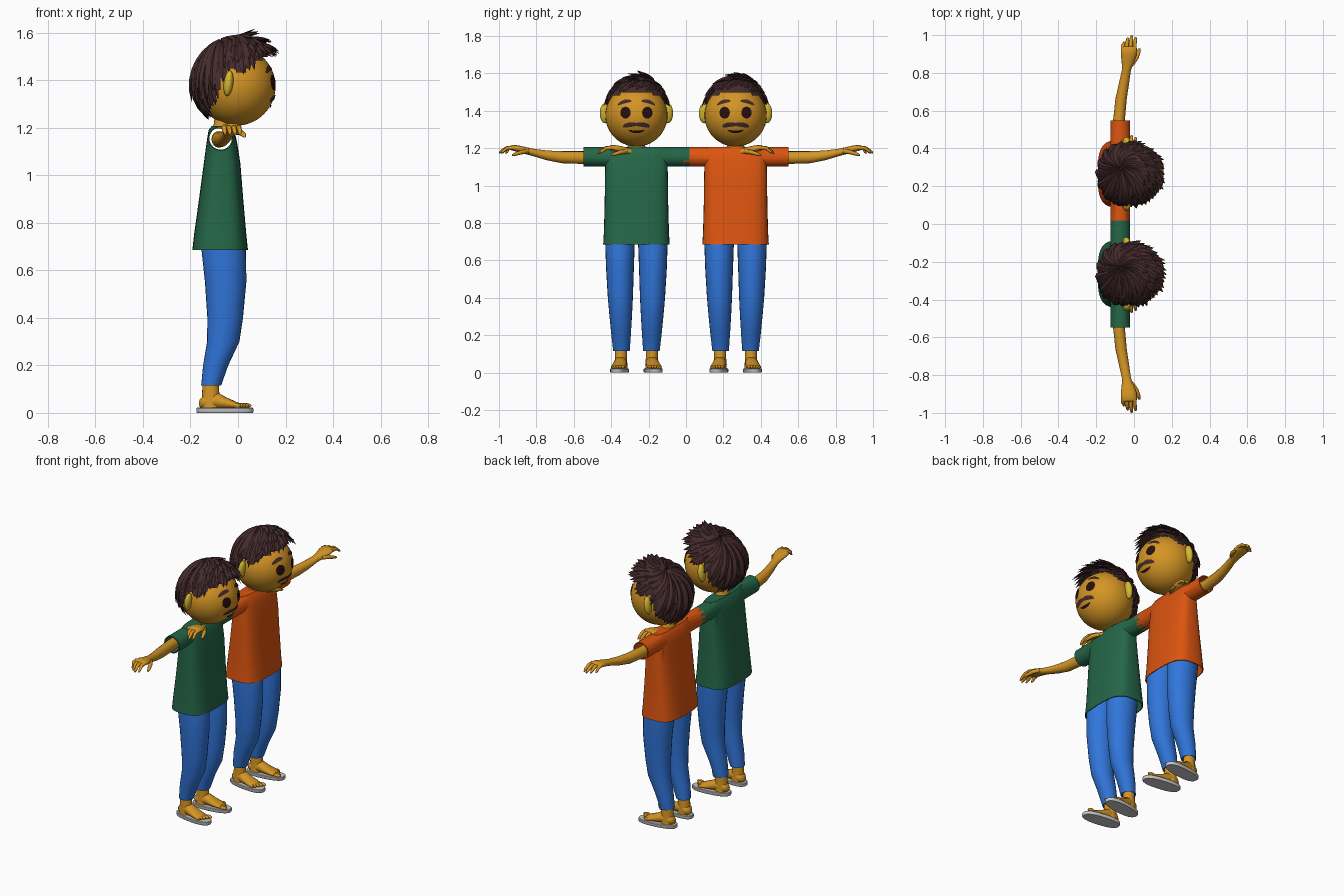
import bpy, bmesh, math, random
from mathutils import Vector, Matrix

cube = bpy.data.objects.get("Cube")
if cube:
    bpy.data.objects.remove(cube)
rng = random.Random(4)


def material(name, *rgb):
    m = bpy.data.materials.new(name)
    m.use_nodes = True
    m.diffuse_color = (*rgb, 1)
    m.node_tree.nodes["Principled BSDF"].inputs["Base Color"].default_value = (*rgb, 1)
    return m


SKIN = material("skin", 0.66, 0.30, 0.018)
EAR = material("ear yellow", 0.66, 0.48, 0.03)
HAIR = material("dark brown hair", 0.06, 0.024, 0.026)
DARK = material("eye black brown", 0.02, 0.005, 0.004)
DENIM = material("blue trousers", 0.03, 0.18, 0.70)
GREEN = material("green shirt", 0.018, 0.135, 0.065)
ORANGE = material("orange shirt", 0.72, 0.09, 0.005)
SOLE = material("light grey sole", 0.58, 0.58, 0.58)

HEAD = Vector((-0.008, 0, 1.375))
HEAD_R = 0.166


def finish(name, bm, mat, cy, side=1, angle=40, recalc=True):
    """Turn a bmesh into a smooth object, mirrored across its own middle if asked."""
    for v in bm.verts:
        v.co.y *= side
    if recalc:
        bmesh.ops.recalc_face_normals(bm, faces=bm.faces)
    me = bpy.data.meshes.new(name)
    bm.to_mesh(me)
    bm.free()
    me.materials.append(mat)
    me.shade_smooth()
    me.set_sharp_from_angle(angle=math.radians(angle))
    ob = bpy.data.objects.new(name, me)
    ob.location.y = cy
    bpy.context.collection.objects.link(ob)
    return ob


def skin_rings(bm, loops):
    """Bridge point loops into a closed tube."""
    rows = [[bm.verts.new(p) for p in loop] for loop in loops]
    n = len(rows[0])
    for a, b in zip(rows, rows[1:]):
        for i in range(n):
            bm.faces.new((a[i], a[(i + 1) % n], b[(i + 1) % n], b[i]))
    bm.faces.new(rows[0][::-1])
    bm.faces.new(rows[-1])


def loft(bm, axis, rings, n=16, power=2.0):
    """Rings are (position on axis, centre 1, centre 2, radius 1, radius 2)."""
    def point(ring, t):
        pos, c1, c2, r1, r2 = ring
        c, s = math.cos(t), math.sin(t)
        u = c1 + r1 * math.copysign(abs(c) ** (2 / power), c)
        v = c2 + r2 * math.copysign(abs(s) ** (2 / power), s)
        return {"x": (pos, u, v), "y": (u, pos, v), "z": (u, v, pos)}[axis]
    skin_rings(bm, [[point(r, math.tau * i / n) for i in range(n)] for r in rings])


def ellipsoid(bm, centre, radii, tilt=0.0):
    mat = Matrix.Translation(centre) @ Matrix.Rotation(tilt, 4, "Y") @ Matrix.Diagonal((*radii, 1))
    return bmesh.ops.create_uvsphere(bm, u_segments=20, v_segments=14, radius=1, matrix=mat)


def shirt(tag, mat, cy):
    # Body with a turned-in hem, joined to a hollow sleeve tube
    bm = bmesh.new()
    loft(bm, "z", [(0.76, -0.073, 0, 0.10, 0.165), (0.685, -0.075, 0, 0.112, 0.173),
                   (0.685, -0.075, 0, 0.117, 0.178), (0.75, -0.075, 0, 0.110, 0.174),
                   (0.9, -0.071, 0, 0.093, 0.170), (1.05, -0.067, 0, 0.077, 0.168),
                   (1.14, -0.068, 0, 0.064, 0.166), (1.19, -0.070, 0, 0.054, 0.163),
                   (1.208, -0.070, 0, 0.040, 0.155)], 40, 3.2)
    body = finish(tag + "_shirt", bm, mat, cy)
    for name, op, r, half in (("sleeves", "UNION", 0.0525, 0.283), ("arm_hole", "DIFFERENCE", 0.047, 0.4)):
        bm = bmesh.new()
        loft(bm, "y", [(-half, -0.073, 1.155, r, r), (half, -0.073, 1.155, r, r)], 32)
        helper = finish(name, bm, mat, cy)
        helper.hide_render = True
        mod = body.modifiers.new(name, "BOOLEAN")
        mod.operation, mod.solver, mod.object = op, "EXACT", helper
        bpy.context.view_layer.update()
        dg = bpy.context.evaluated_depsgraph_get()
        me = bpy.data.meshes.new_from_object(body.evaluated_get(dg))
        body.modifiers.clear()
        body.data = me
        bpy.data.objects.remove(helper)
    body.data.shade_smooth()
    body.data.set_sharp_from_angle(angle=math.radians(40))


def arm(tag, cy, side):
    bm = bmesh.new()
    loft(bm, "y", [(0.2, -0.08, 1.152, 0.032, 0.034), (0.28, -0.08, 1.150, 0.031, 0.034),
                   (0.40, -0.068, 1.152, 0.030, 0.032), (0.48, -0.053, 1.162, 0.027, 0.026),
                   (0.55, -0.040, 1.177, 0.024, 0.020), (0.59, -0.032, 1.187, 0.033, 0.019),
                   (0.63, -0.028, 1.197, 0.042, 0.018), (0.665, -0.027, 1.203, 0.042, 0.015),
                   (0.675, -0.027, 1.203, 0.036, 0.009)])
    # Four drooping fingers and a thumb
    for i, tip in enumerate((0.70, 0.722, 0.735, 0.725)):
        x, r = -0.059 + 0.021 * i, 0.0105
        mid = (tip + 0.65) / 2 + 0.005
        loft(bm, "y", [(0.65, x, 1.203, r, r), (mid, x, 1.200, r, r),
                       (tip - 0.012, x + 0.004, 1.184, 0.009, 0.009),
                       (tip, x + 0.005, 1.175, 0.004, 0.005)], 8)
    loft(bm, "y", [(0.575, -0.012, 1.183, 0.012, 0.012), (0.61, 0.010, 1.180, 0.013, 0.012),
                   (0.645, 0.024, 1.170, 0.011, 0.010), (0.665, 0.028, 1.163, 0.005, 0.005)], 8)
    finish(tag + "_arm", bm, SKIN, cy, side, 60)


def leg(tag, cy, side):
    bm = bmesh.new()
    loft(bm, "z", [(0.12, -0.113, 0.080, 0.036, 0.038), (0.115, -0.113, 0.080, 0.042, 0.044),
                   (0.2, -0.094, 0.082, 0.053, 0.052), (0.3, -0.062, 0.084, 0.068, 0.060),
                   (0.4, -0.054, 0.086, 0.075, 0.067), (0.55, -0.052, 0.088, 0.087, 0.074),
                   (0.69, -0.060, 0.088, 0.094, 0.079), (0.8, -0.070, 0.088, 0.080, 0.078)], 24)
    finish(tag + "_trouser_leg", bm, DENIM, cy, side)
    turn = Matrix.Translation((-0.11, 0.083, 0)) @ Matrix.Rotation(math.radians(7), 4, "Z")
    # Ankle, foot and toes, pointing slightly outward
    bm = bmesh.new()
    loft(bm, "z", [(0.02, -0.005, 0, 0.042, 0.036), (0.06, -0.005, 0, 0.038, 0.033),
                   (0.14, -0.005, 0, 0.033, 0.032)])
    loft(bm, "x", [(-0.052, 0, 0.04, 0.015, 0.015), (-0.035, 0, 0.045, 0.032, 0.03),
                   (0.02, 0, 0.052, 0.034, 0.036), (0.06, 0, 0.041, 0.037, 0.025),
                   (0.105, 0, 0.032, 0.041, 0.014), (0.125, 0, 0.029, 0.036, 0.009)])
    for i in range(5):
        ellipsoid(bm, (0.142 - 0.0075 * i, -0.030 + 0.0155 * i, 0.031),
                  (0.022 - 0.002 * i, 0.0105 - 0.0008 * i, 0.010))
    bm.transform(turn)
    finish(tag + "_foot", bm, SKIN, cy, side, 60)
    bm = bmesh.new()
    loft(bm, "z", [(0, 0.055, 0, 0.118, 0.044), (0.004, 0.055, 0, 0.121, 0.047),
                   (0.019, 0.055, 0, 0.121, 0.047), (0.022, 0.055, 0, 0.118, 0.044)], 32, 2.5)
    bm.transform(turn)
    finish(tag + "_sandal_sole", bm, SOLE, cy, side)


def face_patch(name, columns, mat, cy):
    """Thin plate on the face; columns are (y, lower z, upper z)."""
    bm = bmesh.new()
    rows = []
    for y, lo, hi in columns:
        col = []
        for k in range(4):
            d = Vector((0, y, lo + (hi - lo) * k / 3 - HEAD.z))
            d.x = math.sqrt(max(HEAD_R ** 2 - d.y ** 2 - d.z ** 2, 0))
            col.append(bm.verts.new(HEAD + d.normalized() * (HEAD_R + 0.004)))
        rows.append(col)
    for a, b in zip(rows, rows[1:]):
        for k in range(3):
            bm.faces.new((a[k], b[k], b[k + 1], a[k + 1]))
    finish(name, bm, mat, cy, recalc=False)


def face(tag, cy):
    steps = [math.cos(math.pi * (1 - i / 12)) * 0.99 for i in range(13)]
    bow = [math.sqrt(1 - t * t) for t in steps]
    for s in (-1, 1):
        face_patch(tag + "_eye", [(s * 0.057 + 0.027 * t, 1.39 - 0.031 * b, 1.39 + 0.031 * b)
                                  for t, b in zip(steps, bow)], DARK, cy)
        face_patch(tag + "_eyebrow", [(s * 0.062 + 0.036 * t, z - 0.010 * b, z + 0.010 * b)
                                      for t, b in zip(steps, bow)
                                      for z in [1.448 - 0.010 * t * s - 0.008 * t * t]], HAIR, cy)
    face_patch(tag + "_moustache", [(0.07 * t, 1.312 + 0.012 * (1 - abs(t)) - 0.004 * b,
                                     1.318 + 0.026 * b - 0.008 * (1 - abs(t)) ** 3)
                                    for t, b in zip(steps, bow)], HAIR, cy)
    face_patch(tag + "_mouth", [(0.042 * t, 1.303 - 0.020 * b, 1.303 - 0.006 * b)
                                for t, b in zip(steps, bow)], DARK, cy)


HAIRLINE = [(0, 38), (50, 32), (78, 13), (100, 20), (118, -22), (140, -42), (180, -47)]


def hairline(azimuth):
    a = abs(math.degrees(math.remainder(azimuth, math.tau)))
    for (a0, e0), (a1, e1) in zip(HAIRLINE, HAIRLINE[1:]):
        if a <= a1:
            return math.radians(e0 + (e1 - e0) * (a - a0) / (a1 - a0))
    return math.radians(HAIRLINE[-1][1])


def hair(tag, cy):
    # Close cap trimmed at the hairline
    bm = bmesh.new()
    bmesh.ops.create_uvsphere(bm, u_segments=48, v_segments=32, radius=1)
    low = [v for v in bm.verts if math.asin(max(-1, min(1, v.co.z))) < hairline(math.atan2(v.co.y, v.co.x))]
    bmesh.ops.delete(bm, geom=low, context="VERTS")
    for v in bm.verts:
        v.co = HEAD + Vector((v.co.x * 0.174, v.co.y * 0.174, v.co.z * (0.195 if v.co.z > 0 else 0.174)))
    finish(tag + "_hair_cap", bm, HAIR, cy)
    # Overlapping pointed locks sweeping out from the crown
    bm = bmesh.new()
    crown = Vector((-0.35, 0.18, 1)).normalized()
    for layer, count in enumerate((44, 30, 16)):
        for i in range(count):
            az = math.tau * (i + rng.uniform(-0.3, 0.3)) / count
            el = hairline(az) + rng.uniform(-0.06, 0.06) + 0.26 * layer
            dest = Vector((math.cos(az) * math.cos(el), math.sin(az) * math.cos(el), math.sin(el)))
            front = max(0, math.cos(az)) ** 1.5
            width = rng.uniform(0.019, 0.026)
            flick = 0.006 + 0.042 * front + rng.uniform(0, 0.008)
            path = []
            for k in range(8):
                t = 0.04 + 0.96 * k / 7
                d = crown.slerp(dest, t)
                side = crown.cross(dest).normalized()
                d = (d + side * 0.16 * math.sin(math.pi * t)).normalized()
                r = 0.172 + 0.006 * layer + flick * t ** 2.5
                p = HEAD + d * r
                p.z += max(0, d.z) * 0.018
                path.append((p, d, side, t))
            loops = []
            for p, d, side, t in path:
                w = width * (0.35 + 1.1 * t) * (1 - t ** 5) + 0.0008
                h = 0.012 * (1 - t ** 4) + 0.0006
                loops.append([p + side * w, p + d * h, p - side * w, p - d * h])
            skin_rings(bm, loops)
    finish(tag + "_hair_locks", bm, HAIR, cy, angle=35)


def person(tag, cy, shirt_mat):
    shirt(tag, shirt_mat, cy)
    for side, word in ((1, "_left"), (-1, "_right")):
        arm(tag + word, cy, side)
        leg(tag + word, cy, side)
        bm = bmesh.new()
        ellipsoid(bm, HEAD + Vector((-0.032, 0.168, 0.012)), (0.020, 0.028, 0.054), 0.12)
        finish(tag + word + "_ear", bm, EAR, cy, side)
    bm = bmesh.new()
    loft(bm, "z", [(1.195, -0.068, 0, 0.042, 0.055), (1.215, -0.066, 0, 0.036, 0.045),
                   (1.26, -0.06, 0, 0.036, 0.045)], 20)
    finish(tag + "_neck", bm, SKIN, cy)
    bm = bmesh.new()
    bmesh.ops.create_uvsphere(bm, u_segments=40, v_segments=28, radius=HEAD_R,
                              matrix=Matrix.Translation(HEAD))
    finish(tag + "_head", bm, SKIN, cy)
    face(tag, cy)
    hair(tag, cy)


person("first", -0.265, GREEN)
person("second", 0.265, ORANGE)
